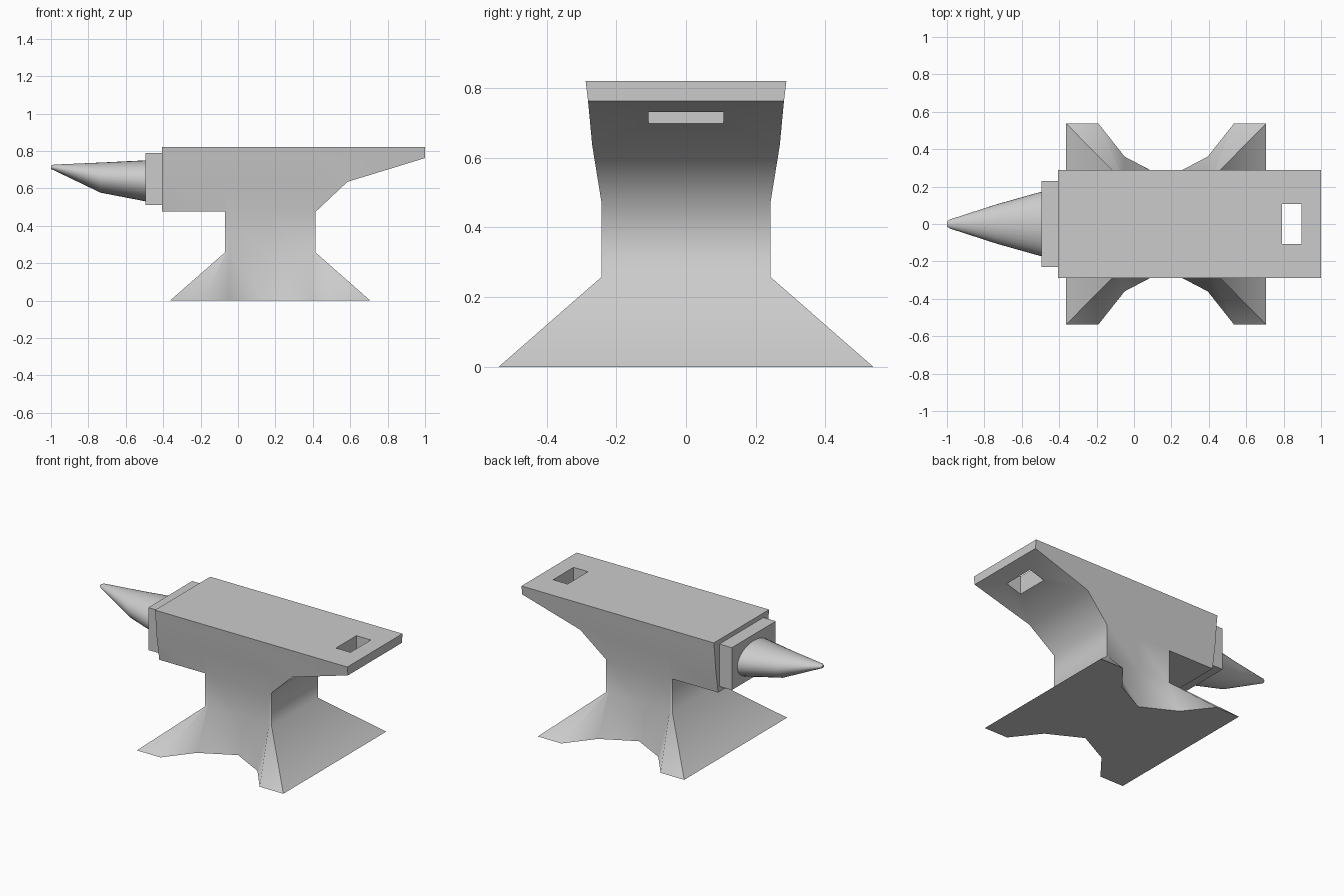
import bpy, bmesh, math

if "Cube" in bpy.data.objects:
    bpy.data.objects.remove(bpy.data.objects["Cube"])


def finish(name, bm, angle):
    bmesh.ops.recalc_face_normals(bm, faces=bm.faces[:])
    me = bpy.data.meshes.new(name)
    bm.to_mesh(me)
    bm.free()
    ob = bpy.data.objects.new(name, me)
    bpy.context.collection.objects.link(ob)
    if angle:
        shade(ob, angle)
    return ob


def activate(ob):
    bpy.ops.object.select_all(action='DESELECT')
    ob.select_set(True)
    bpy.context.view_layer.objects.active = ob


def shade(ob, angle):
    activate(ob)
    bpy.ops.object.shade_smooth_by_angle(angle=math.radians(angle))


def bridge(bm, a, b):
    n = len(a)
    for i in range(n):
        bm.faces.new((a[i], a[(i + 1) % n], b[(i + 1) % n], b[i]))


def box(name, x0, x1, half_y, z0, z1):
    bm = bmesh.new()
    bmesh.ops.create_cube(bm, size=1)
    for v in bm.verts:
        v.co = ((x0 + x1) / 2 + v.co.x * (x1 - x0), v.co.y * 2 * half_y,
                (z0 + z1) / 2 + v.co.z * (z1 - z0))
    return finish(name, bm, None)


def mirrored_ring(bm, half, z):
    """Outline from its -y half, mirrored to +y."""
    pts = [(x, -y) for x, y in half] + [(x, y) for x, y in reversed(half)]
    return [bm.verts.new((x, y, z)) for x, y in pts]


# Body: face, heel, waist and flared feet, lofted downwards
bm = bmesh.new()
inner = [-0.07, -0.06, -0.05, 0.172, 0.395, 0.405]
levels = [(0.82, 1.0, 0.288), (0.762, 1.0, 0.281),
          (0.635, 0.585, 0.269), (0.475, 0.415, 0.243)]
rings = [mirrored_ring(bm, [(x, w) for x in [-0.405] + inner + [x1]], z)
         for z, x1, w in levels]
for a, b in zip(rings, rings[1:]):
    bridge(bm, a, b)
bm.faces.new(rings[0])

# Step under the horn end, then the narrow waist
r = rings[-1]
bm.faces.new((r[0], r[1], r[-2], r[-1]))
r = r[1:-1]
waist = mirrored_ring(bm, [(x, 0.243) for x in inner + [0.415]], 0.257)
bridge(bm, r, waist)

# Feet with arched cut-outs on both sides
left = [(-0.363, 0.537), (-0.19, 0.537), (-0.05, 0.36)]
right = [(0.344 - x, y) for x, y in reversed(left)]
feet = mirrored_ring(bm, left + [(0.172, 0.244)] + right, 0)
bridge(bm, waist, feet)
bm.faces.new(feet)
body = finish("anvil_body", bm, None)

# Square hole through the heel
cutter = box("hole_cutter", 0.79, 0.896, 0.107, 0.5, 1.0)
cutter.hide_render = True
mod = body.modifiers.new("hole", 'BOOLEAN')
mod.object = cutter
mod.operation = 'DIFFERENCE'
mod.solver = 'EXACT'
activate(body)
bpy.ops.object.modifier_apply(modifier=mod.name)
bpy.data.objects.remove(cutter)
shade(body, 52)

# Collar between body and horn
box("collar", -0.495, -0.40, 0.229, 0.51, 0.79)

# Horn: elliptical sections (x, half width, bottom z, top z)
bm = bmesh.new()
sections = [(-0.49, 0.174, 0.53, 0.75), (-0.735, 0.105, 0.577, 0.738),
            (-0.985, 0.024, 0.697, 0.727), (-1.0, 0.013, 0.704, 0.722)]
N = 32
rings = [[bm.verts.new((x, w * math.cos(2 * math.pi * i / N),
                        (z0 + z1) / 2 + (z1 - z0) / 2 * math.sin(2 * math.pi * i / N)))
          for i in range(N)] for x, w, z0, z1 in sections]
for a, b in zip(rings, rings[1:]):
    bridge(bm, a, b)
bm.faces.new(rings[0])
bm.faces.new(rings[-1])
finish("horn", bm, 40)
